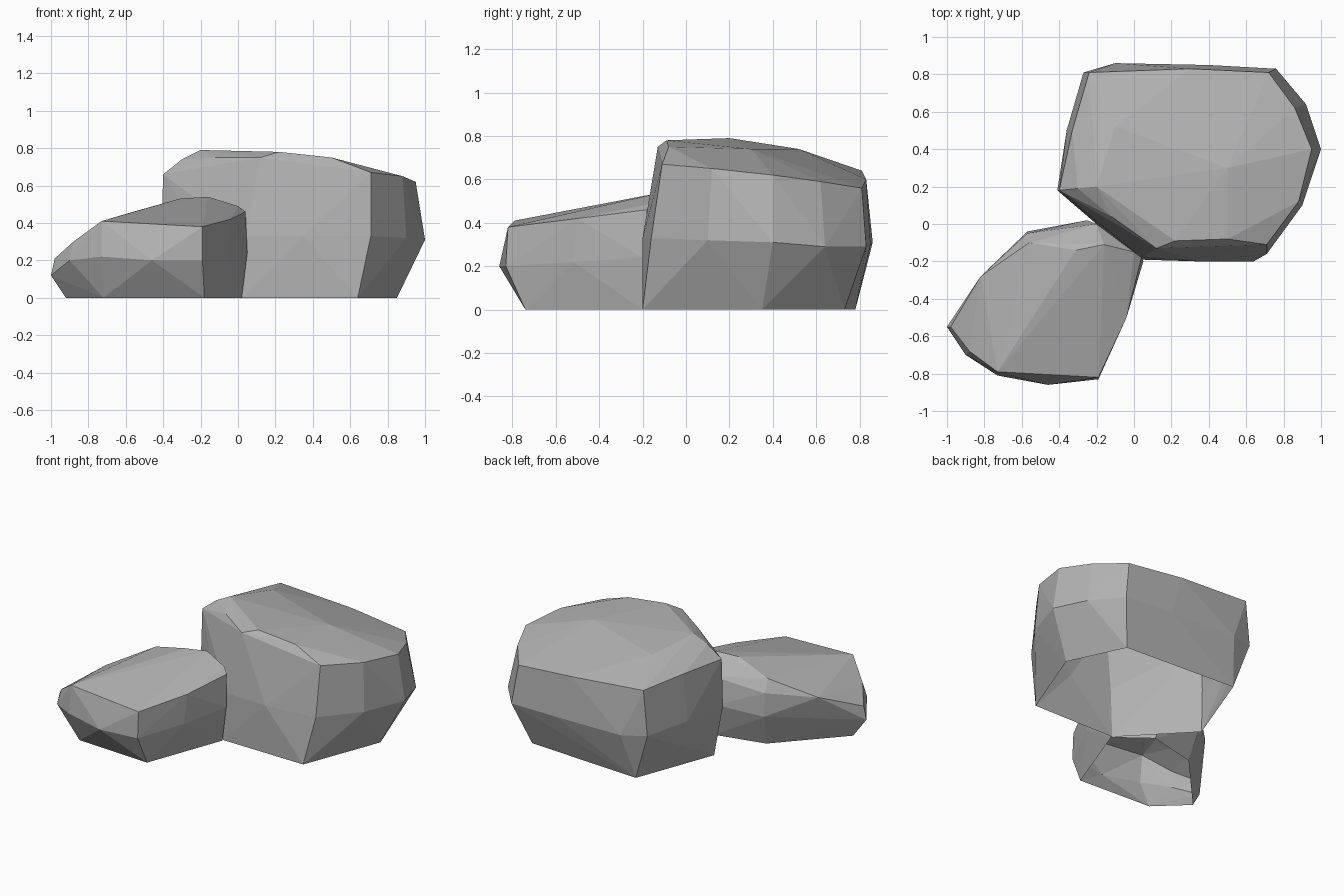
import bpy
import bmesh

# Remove the default cube only
default_cube = bpy.data.objects.get("Cube")
if default_cube:
    bpy.data.objects.remove(default_cube, do_unlink=True)

# Single stone colour
stone = bpy.data.materials.new("stone grey")
stone.use_nodes = True
grey = (0.45, 0.45, 0.45, 1)
stone.diffuse_color = grey
shader = stone.node_tree.nodes["Principled BSDF"]
shader.inputs["Base Color"].default_value = grey
shader.inputs["Roughness"].default_value = 0.9


def make_rock(name, base_outline, corner_rings):
    """Wrap a faceted shell round the corners (in hundredths), open underneath."""
    corners = [(x, y, 0) for x, y in base_outline]
    for ring in corner_rings:
        corners.extend(ring)

    shell = bmesh.new()
    for corner in corners:
        shell.verts.new([value / 100 for value in corner])
    bmesh.ops.convex_hull(shell, input=shell.verts[:])

    # Discard any corner the shell passed over, then open the underside
    loose = [vert for vert in shell.verts if not vert.link_faces]
    bmesh.ops.delete(shell, geom=loose, context="VERTS")
    underside = [face for face in shell.faces
                 if all(vert.co.z < 0.001 for vert in face.verts)]
    bmesh.ops.delete(shell, geom=underside, context="FACES")
    bmesh.ops.recalc_face_normals(shell, faces=shell.faces[:])

    mesh = bpy.data.meshes.new(name)
    shell.to_mesh(mesh)
    shell.free()
    mesh.materials.append(stone)
    rock = bpy.data.objects.new(name, mesh)
    bpy.context.scene.collection.objects.link(rock)
    return rock


# Tall boulder at the back: waist, shoulder and sloping crown
large_base = [(64, -20), (85, 35), (67, 73), (-16, 78), (-37, 22), (2, -19)]
large_waist = [
    (71, -16, 33), (90, 10, 32), (100, 40, 31), (92, 64, 29), (76, 83, 29),
    (40, 85, 30), (-10, 86, 31), (-27, 81, 33), (-36, 50, 34),
    (-41, 18, 34), (4, -18, 33), (35, -20, 33),
]
large_shoulder = [
    (71, -11, 67), (88, 12, 65), (95, 40, 62), (86, 62, 59), (72, 81, 56),
    (30, 83, 60), (-24, 81, 64), (-33, 50, 66), (-40, 18, 66),
    (12, -13, 75), (-12, 4, 75),
]
large_crown = [
    (-20, 20, 79), (-30, 19, 74), (22, -9, 78), (50, -8, 75),
    (50, 30, 74), (-10, 52, 74),
]
make_rock("large_rock", large_base, [large_waist, large_shoulder, large_crown])

# Low slab leaning against its front corner
small_base = [(-92, -52), (-72, -71), (-18, -74), (2, -20), (-20, -3), (-54, -11)]
small_waist = [
    (-100, -55, 12), (-90, -70, 20), (-73, -81, 22), (-46, -86, 20),
    (-19, -83, 20), (-5, -52, 22), (5, -20, 24), (-25, 2, 24), (-57, -4, 22),
]
small_shoulder = [
    (-98, -55, 21), (-88, -68, 30), (-73, -79, 41), (-19, -82, 38),
    (-4, -50, 42), (4, -18, 46), (-20, 0, 42), (-57, -5, 38), (-82, -28, 33),
]
small_crown = [(-56, -10, 46), (-31, -14, 53), (-16, -11, 54), (0, -15, 49)]
make_rock("small_rock", small_base, [small_waist, small_shoulder, small_crown])
